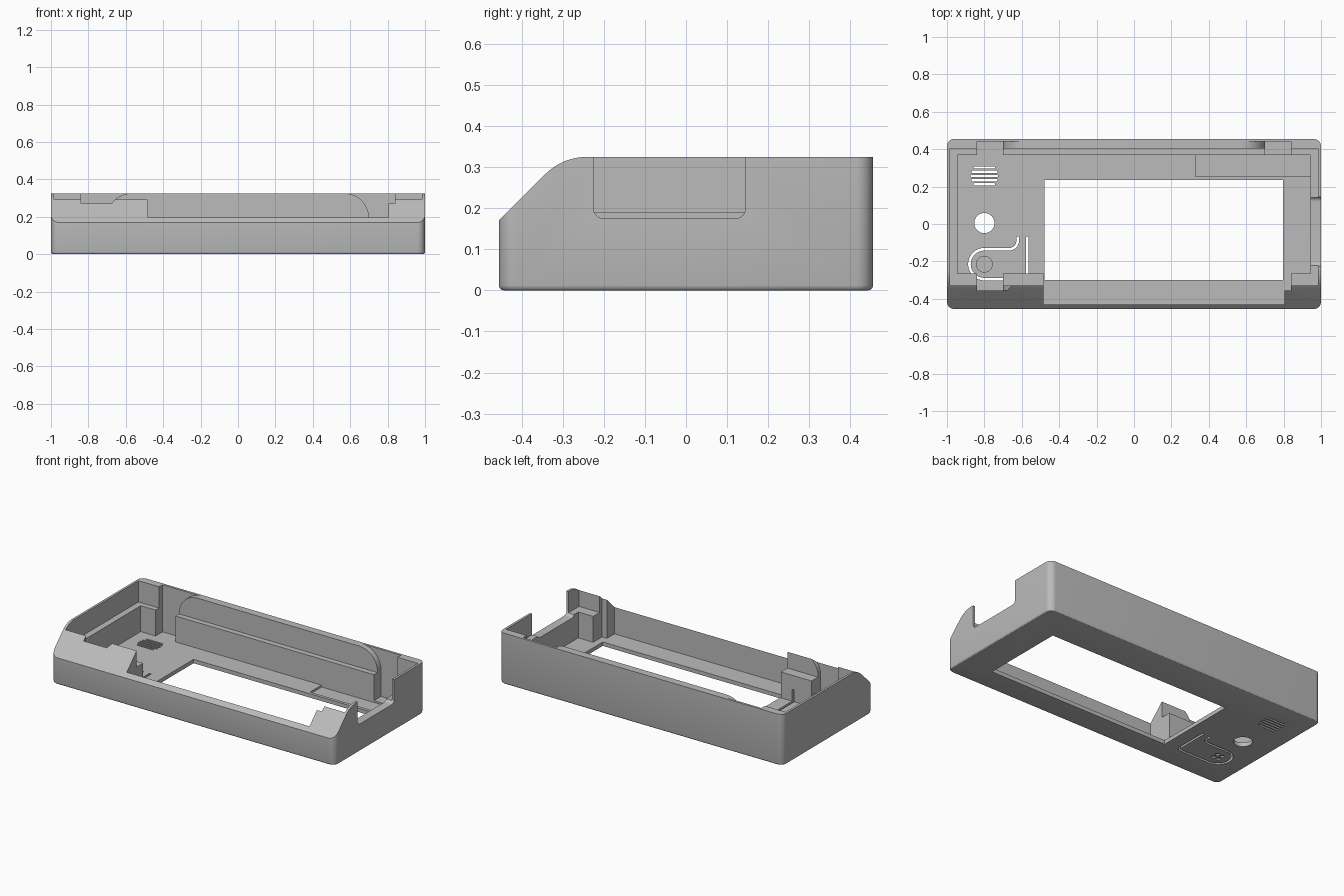
import bpy, bmesh, math
from mathutils import Vector

if "Cube" in bpy.data.objects:
    bpy.data.objects.remove(bpy.data.objects["Cube"])

grey = bpy.data.materials.new("mid_grey")
grey.diffuse_color = (0.5, 0.5, 0.5, 1)
grey.use_nodes = True
grey.node_tree.nodes["Principled BSDF"].inputs["Base Color"].default_value = grey.diffuse_color


def prism(name, pts, axis, lo, hi, round_bottom=0):
    """Extrude a 2D outline along an axis: x uses (y,z), y uses (x,z), z uses (x,y)."""
    place = {'x': lambda p, d: (d, p[0], p[1]),
             'y': lambda p, d: (p[0], d, p[1]),
             'z': lambda p, d: (p[0], p[1], d)}[axis]
    bm = bmesh.new()
    face = bm.faces.new([bm.verts.new(place(p, lo)) for p in pts])
    ext = bmesh.ops.extrude_face_region(bm, geom=[face], use_keep_orig=True)
    move = Vector(place((0, 0), hi - lo))
    bmesh.ops.translate(bm, vec=move, verts=[g for g in ext['geom'] if isinstance(g, bmesh.types.BMVert)])
    bmesh.ops.recalc_face_normals(bm, faces=bm.faces)
    if round_bottom:
        edges = [e for e in bm.edges if all(abs(v.co.z - lo) < 1e-5 for v in e.verts)]
        bmesh.ops.bevel(bm, geom=edges, offset=round_bottom, segments=3, profile=0.5, affect='EDGES')
    me = bpy.data.meshes.new(name)
    bm.to_mesh(me)
    bm.free()
    ob = bpy.data.objects.new(name, me)
    bpy.context.collection.objects.link(ob)
    return ob


def arc(cx, cy, r, a0, a1, n=8):
    return [(cx + r * math.cos(math.radians(a0 + (a1 - a0) * i / n)),
             cy + r * math.sin(math.radians(a0 + (a1 - a0) * i / n))) for i in range(n + 1)]


def rect(x0, x1, y0, y1):
    return [(x0, y0), (x1, y0), (x1, y1), (x0, y1)]


def rounded(x0, x1, y0, y1, r):
    return (arc(x0 + r, y0 + r, r, 180, 270) + arc(x1 - r, y0 + r, r, 270, 360)
            + arc(x1 - r, y1 - r, r, 0, 90) + arc(x0 + r, y1 - r, r, 90, 180))


def ribbon(path, width):
    """Turn an open path into a thin outline of even width."""
    left, right = [], []
    for i, p in enumerate(path):
        a = Vector(path[max(i - 1, 0)])
        b = Vector(path[min(i + 1, len(path) - 1)])
        t = (b - a).normalized()
        n = Vector((-t.y, t.x)) * width / 2
        left.append(tuple(Vector(p) + n))
        right.append(tuple(Vector(p) - n))
    return left + right[::-1]


def cut(body, pts, axis, lo, hi):
    tool = prism("cutter", pts, axis, lo, hi)
    tool.hide_render = True
    mod = body.modifiers.new("cut", 'BOOLEAN')
    mod.operation, mod.solver, mod.object = 'DIFFERENCE', 'EXACT', tool
    bpy.context.view_layer.objects.active = body
    bpy.ops.object.modifier_apply(modifier=mod.name)
    bpy.data.objects.remove(tool)


FLOOR, STEP, TOP = 0.025, 0.19, 0.325

# Outer block with rounded corners and a softened bottom edge
case = prism("case_shell", rounded(-1, 1, -0.455, 0.455, 0.04), 'z', 0, TOP, 0.012)

# Sloped front with a rounded crest
crest = arc(-0.24, TOP - 0.145, 0.145, 135, 90)
cut(case, [(-0.6, 0.025), *crest, (-0.24, 0.5), (-0.6, 0.5)], 'x', -1.2, 1.2)

# Upper cavity, then the narrower lower cavity that leaves a ledge
cut(case, rect(-0.985, 0.985, -0.33, 0.405), 'z', STEP, 0.5)
cut(case, rect(-0.945, 0.945, -0.265, 0.37), 'z', FLOOR, 0.3)

# Wide opening in the front slope
cut(case, rect(-0.483, 0.805, -0.43, 0.0), 'z', FLOOR, 0.5)

# Corner pockets beside the round-shouldered long walls
for s in (-1, 1):
    outline = [(0.84, FLOOR), (0.84, 0.4), (0.57, 0.4), *arc(0.57, 0.195, 0.13, 90, 0, 12), (0.70, FLOOR)]
    cut(case, [(s * x, z) for x, z in outline], 'y', -0.355, 0.44)

# Notch in the right wall
notch = (arc(-0.2, 0.2, 0.025, 180, 270) + arc(0.12, 0.2, 0.025, 270, 360)
         + [(0.145, 0.5), (-0.225, 0.5)])
cut(case, notch, 'x', 0.93, 1.2)

# Screen window and the shallow relief behind it
cut(case, rect(-0.478, 0.797, -0.30, 0.235), 'z', -0.1, 0.15)
cut(case, rect(0.33, 0.945, 0.255, 0.37), 'z', 0.013, 0.1)

# Round hole and speaker slots
cut(case, arc(-0.8, 0.005, 0.054, 0, 348.75, 31), 'z', -0.1, 0.1)
for i in range(-2, 3):
    dy = i * 0.0225
    half = math.sqrt(0.073 ** 2 - dy ** 2)
    cut(case, rounded(-0.8 - half, -0.8 + half, 0.257 + dy - 0.006, 0.257 + dy + 0.006, 0.004), 'z', -0.1, 0.1)

# Thin slot that frees the flexible button
slot = ([(-0.622, -0.068)] + arc(-0.667, -0.09, 0.045, 0, -90)
        + arc(-0.8, -0.215, 0.08, 90, 270, 16)
        + arc(-0.595, -0.27, 0.025, 270, 360) + [(-0.57, -0.068)])
cut(case, ribbon(slot, 0.014), 'z', -0.1, 0.1)

# Four dimples under the button
for k in range(4):
    a = math.radians(45 + 90 * k)
    cut(case, arc(-0.8 + 0.025 * math.cos(a), -0.215 + 0.025 * math.sin(a), 0.013, 0, 330, 11), 'z', -0.1, 0.01)

# Button post on the inside
post = prism("button_post", arc(-0.8, -0.215, 0.045, 0, 348.75, 31), 'z', 0.015, 0.045)

for ob in (case, post):
    ob.data.materials.clear()
    ob.data.materials.append(grey)
    bpy.ops.object.select_all(action='DESELECT')
    ob.select_set(True)
    bpy.context.view_layer.objects.active = ob
    bpy.ops.object.shade_smooth_by_angle(angle=math.radians(30))
